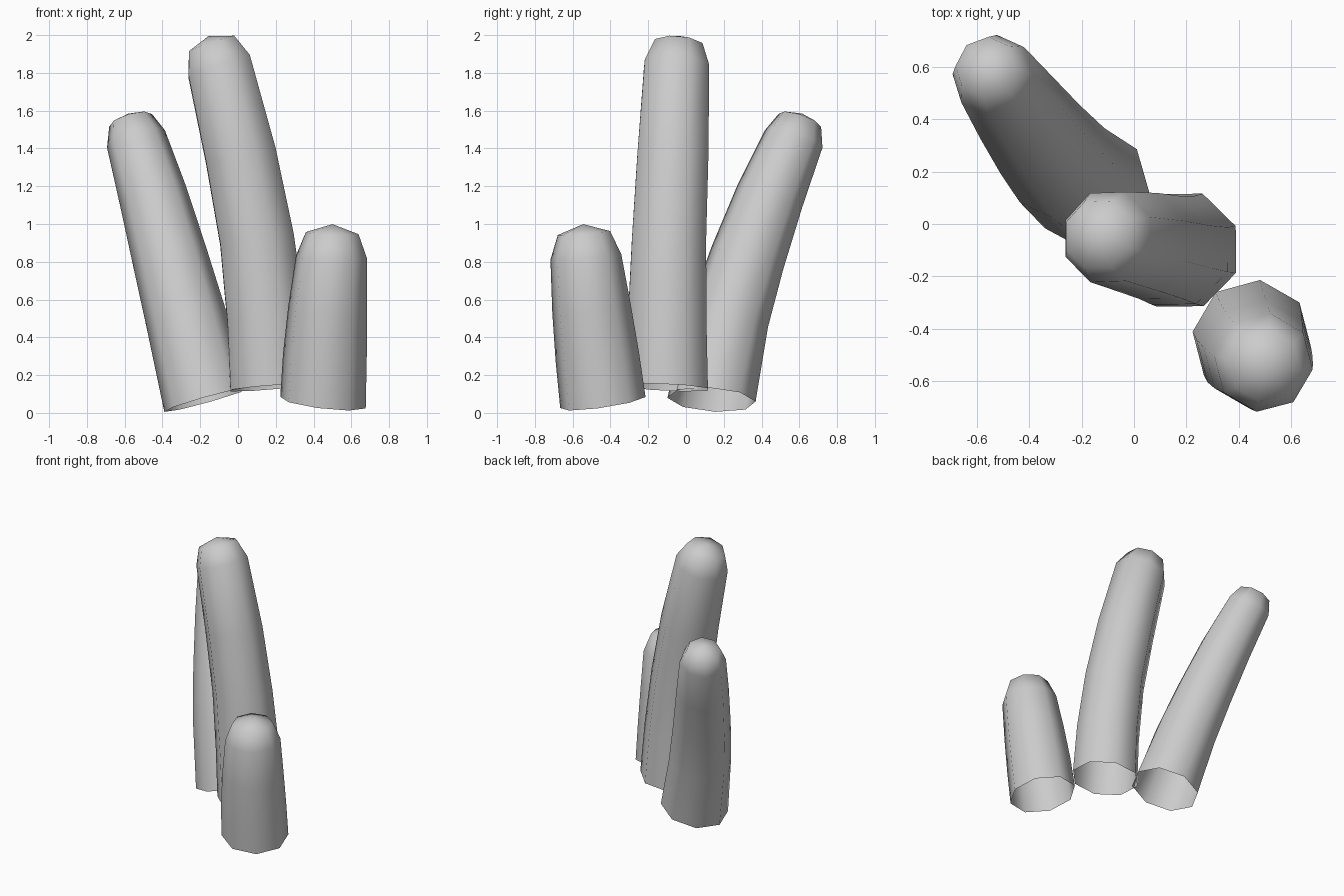
import bpy, bmesh, math
from mathutils import Vector

if "Cube" in bpy.data.objects:
    bpy.data.objects.remove(bpy.data.objects["Cube"])

SIDES = 8


def bent_tube(name, path, start_dir, end_dir, phase):
    """Tapered eight-sided tube along (x, y, z, radius) points: open base, domed tip."""
    pts = [Vector(p[:3]) for p in path]
    radii = [p[3] for p in path]
    dirs = [(b - a).normalized() for a, b in zip(pts[:-2], pts[2:])]
    dirs = [Vector(start_dir).normalized()] + dirs + [Vector(end_dir).normalized()]

    # Extra shoulder ring below the tip
    tip_dir, r = dirs[-1], radii[-1]
    pole = pts[-1] + tip_dir * r * 0.92
    pts.append(pts[-1] + tip_dir * r * 0.67)
    radii.append(r * 0.74)
    dirs.append(tip_dir)

    bm = bmesh.new()
    rings = []
    for p, d, rad in zip(pts, dirs, radii):
        u = (Vector((1, 0, 0)) - d * d.x).normalized()
        v = d.cross(u)
        ring = []
        for i in range(SIDES):
            a = math.radians(phase) + math.tau * i / SIDES
            ring.append(bm.verts.new(p + (u * math.cos(a) + v * math.sin(a)) * rad))
        rings.append(ring)
    top = bm.verts.new(pole)
    for i in range(SIDES):
        j = (i + 1) % SIDES
        for a, b in zip(rings, rings[1:]):
            bm.faces.new((a[i], a[j], b[j], b[i]))
        bm.faces.new((rings[-1][i], rings[-1][j], top))
    for f in bm.faces:
        f.smooth = True
    mesh = bpy.data.meshes.new(name)
    bm.to_mesh(mesh)
    bm.free()
    obj = bpy.data.objects.new(name, mesh)
    bpy.context.collection.objects.link(obj)
    return obj


# Tall middle tube
bent_tube("tall_tube",
          [(0.175, -0.10, 0.135, 0.233), (0.15, -0.10, 0.50, 0.224),
           (0.10, -0.09, 0.92, 0.212), (0.015, -0.07, 1.36, 0.203),
           (-0.10, -0.05, 1.835, 0.185)],
          (-0.08, 0.05, 1), (-0.34, 0.08, 1), 23)

# Medium tube leaning back and left
bent_tube("medium_tube",
          [(-0.165, 0.135, 0.07, 0.235), (-0.275, 0.225, 0.50, 0.215),
           (-0.36, 0.325, 0.82, 0.20), (-0.45, 0.445, 1.15, 0.182),
           (-0.54, 0.57, 1.45, 0.16)],
          (-0.28, 0.07, 1), (-0.29, 0.33, 1), -6)

# Short front tube
bent_tube("short_tube",
          [(0.45, -0.44, 0.055, 0.23), (0.46, -0.47, 0.30, 0.224),
           (0.475, -0.50, 0.55, 0.211), (0.495, -0.53, 0.825, 0.19)],
          (0.12, -0.145, 1), (0.03, -0.08, 1), -8)
